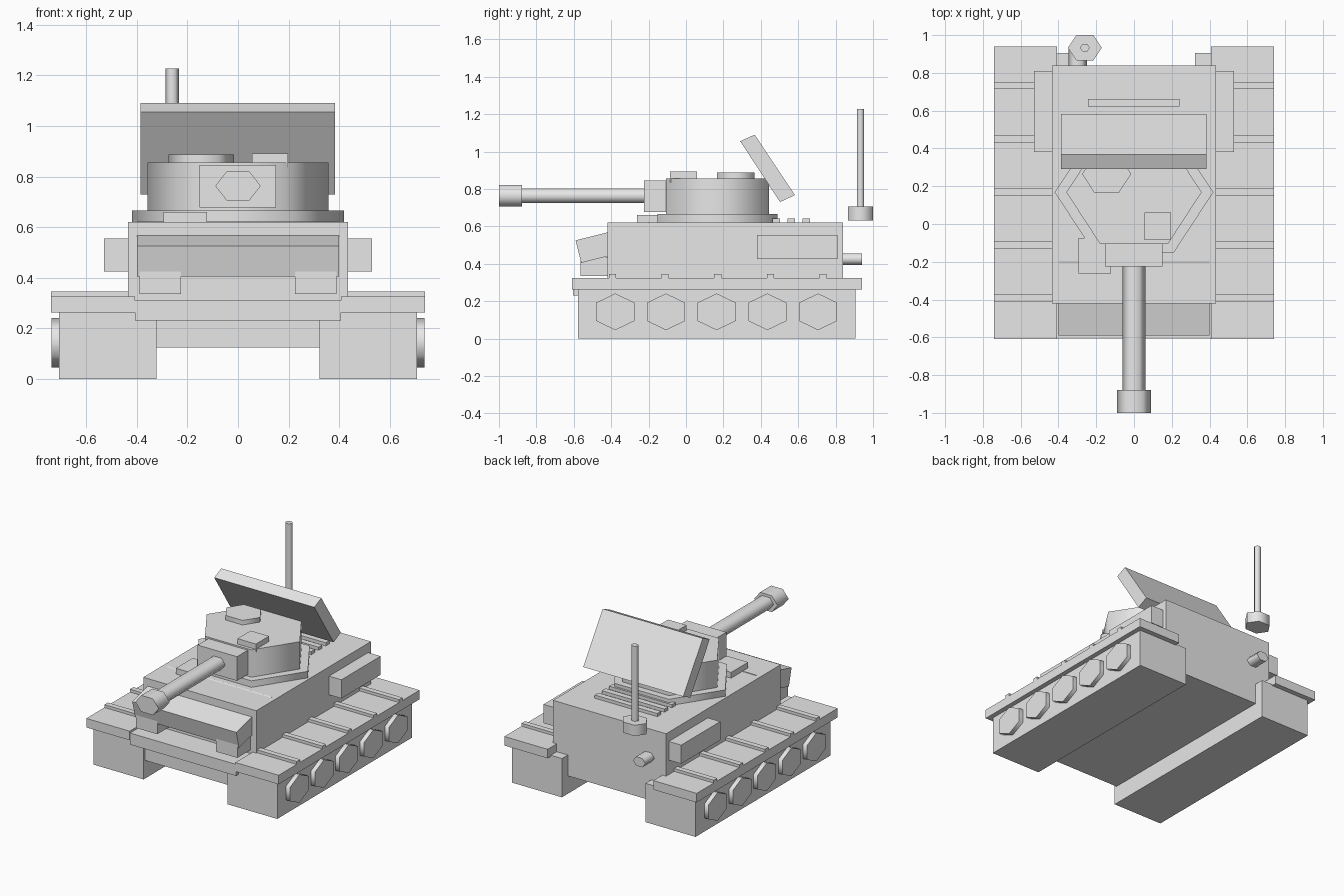
import bpy, bmesh, math
from mathutils import Vector

if "Cube" in bpy.data.objects:
    bpy.data.objects.remove(bpy.data.objects["Cube"])

grey = bpy.data.materials.new("light grey")
grey.diffuse_color = (0.8, 0.8, 0.8, 1)
grey.use_nodes = True
grey.node_tree.nodes["Principled BSDF"].inputs["Base Color"].default_value = grey.diffuse_color


def extrude(name, ring, offset):
    """Closed prism: a ring of points swept along an offset."""
    bm = bmesh.new()
    offset = Vector(offset)
    a = [bm.verts.new(p) for p in ring]
    b = [bm.verts.new(Vector(p) + offset) for p in ring]
    bm.faces.new(a)
    bm.faces.new(b)
    n = len(ring)
    for i in range(n):
        bm.faces.new((a[i], a[(i + 1) % n], b[(i + 1) % n], b[i]))
    bmesh.ops.recalc_face_normals(bm, faces=bm.faces)
    me = bpy.data.meshes.new(name)
    bm.to_mesh(me)
    bm.free()
    me.materials.append(grey)
    ob = bpy.data.objects.new(name, me)
    bpy.context.collection.objects.link(ob)
    if n == 6:
        me.shade_smooth()
        me.set_sharp_from_angle(angle=math.radians(85))
    return ob


def box(name, x, y, z):
    ring = [(x[0], y[0], z[0]), (x[1], y[0], z[0]), (x[1], y[1], z[0]), (x[0], y[1], z[0])]
    return extrude(name, ring, (0, 0, z[1] - z[0]))


def slab(name, x, profile):
    """Side profile in (y, z), extruded across x."""
    return extrude(name, [(x[0], y, z) for y, z in profile], (x[1] - x[0], 0, 0))


def hexagon(name, axis, span, centre, tip, flat):
    """Stretched hexagonal prism along an axis; tip and flat are its half sizes."""
    ring = []
    for t, f in ((1, 0), (.5, 1), (-.5, 1), (-1, 0), (-.5, -1), (.5, -1)):
        u, v = centre[0] + t * tip, centre[1] + f * flat
        ring.append({'X': (span[0], v, u), 'Y': (u, span[0], v), 'Z': (u, v, span[0])}[axis])
    d = span[1] - span[0]
    return extrude(name, ring, {'X': (d, 0, 0), 'Y': (0, d, 0), 'Z': (0, 0, d)}[axis])


def sides(a, b, s):
    return (a, b) if s > 0 else (-b, -a)


# Hull
box("belly", (-.325, .325), (-.56, .84), (.125, .24))
box("hull", (-.435, .435), (-.42, .84), (.23, .62))
box("front_lip", (-.408, .408), (-.605, -.40), (.23, .31))
slab("front_armour_plate", (-.40, .40),
     [(-.59, .525), (-.56, .405), (-.167, .503), (-.197, .623)])

# Running gear and side fittings
for s, side in ((1, "right"), (-1, "left")):
    box(side + "_track", sides(.322, .707, s), (-.578, .905), (0, .27))
    box(side + "_fender", sides(.407, .74, s), (-.61, .94), (.262, .325))
    for i in range(5):
        y = -.393 + .2815 * i
        box(f"{side}_fender_rib_{i + 1}", sides(.42, .74, s), (y - .019, y + .019), (.31, .345))
        y = -.378 + .271 * i
        hexagon(f"{side}_wheel_{i + 1}", 'X', sides(.69, .738, s), (.143, y), .098, .102)
    box(side + "_storage_box", sides(.42, .53, s), (.38, .81), (.425, .555))
    box(side + "_headlamp", sides(.225, .39, s), (-.565, -.41), (.335, .435))

# Turret
hexagon("turret_ring", 'Z', (.61, .665), (0, .168), .42, .32)
hexagon("turret", 'Z', (.65, .855), (0, .168), .358, .275)
hexagon("round_hatch", 'Z', (.845, .887), (-.145, .265), .13, .10)
box("square_hatch", (.055, .197), (-.085, .06), (.835, .892))
box("gun_mantlet", (-.153, .15), (-.225, -.09), (.677, .845))
hexagon("gun_barrel", 'Y', (-.90, -.21), (0, .763), .06, .039)
hexagon("muzzle", 'Y', (-1.0, -.878), (0, .763), .09, .057)

# Deck fittings
box("deck_box", (-.295, -.122), (-.262, -.075), (.61, .66))
for i, y in enumerate((.482, .563, .643)):
    box(f"deck_vent_{i + 1}", (-.243, .24), (y - .02, y + .02), (.61, .642))
slab("tilted_lid", (-.386, .384), [(.29, 1.055), (.367, 1.09), (.582, .767), (.503, .73)])

# Exhaust and aerial at the back
hexagon("exhaust", 'Y', (.82, .94), (-.298, .425), .048, .031)
hexagon("aerial_base", 'Z', (.63, .705), (-.26, .933), .09, .067)
hexagon("aerial_rod", 'Z', (.69, 1.227), (-.26, .933), .026, .019)
